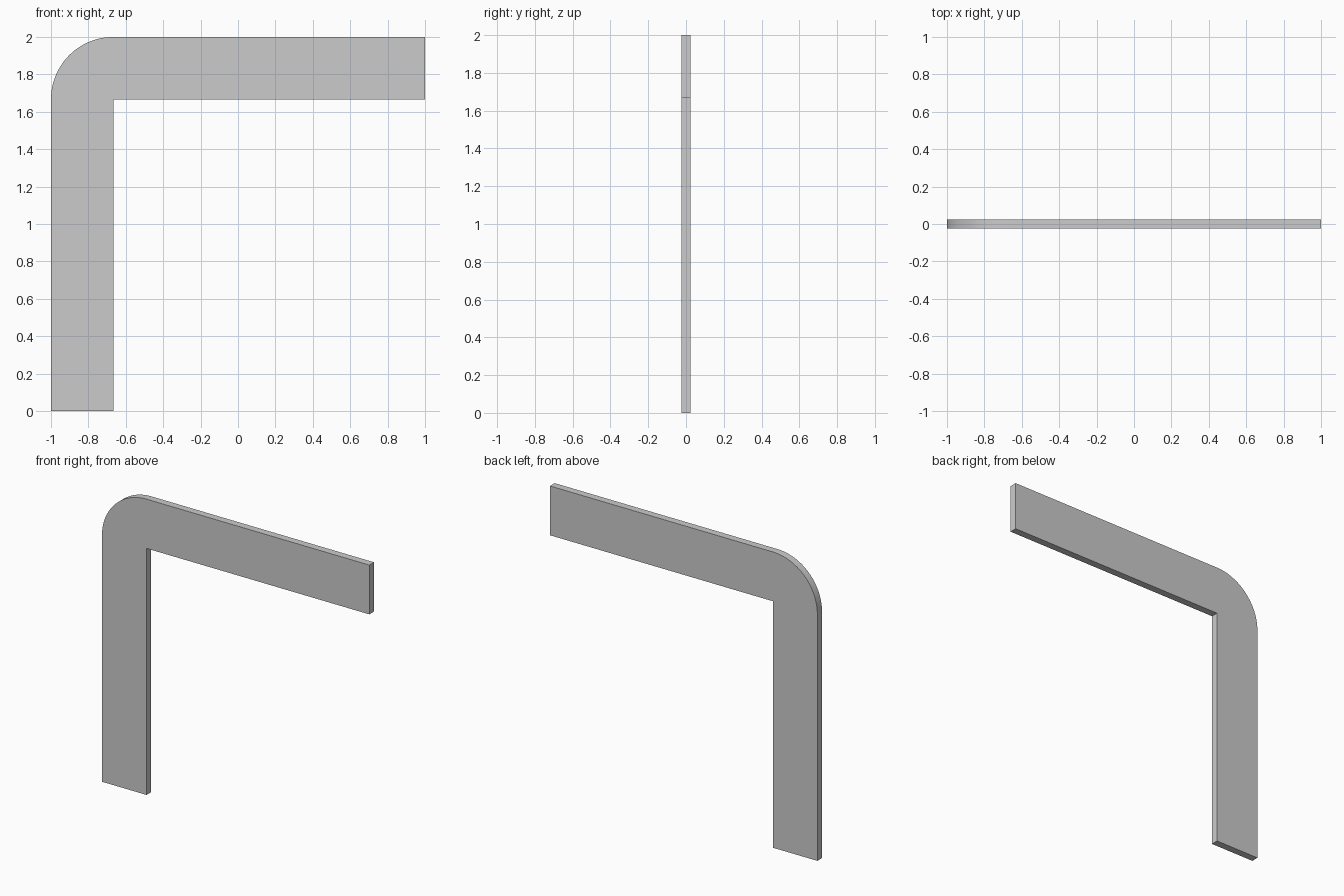
import bpy, bmesh
from math import cos, sin, pi

if "Cube" in bpy.data.objects:
    bpy.data.objects.remove(bpy.data.objects["Cube"])

WIDTH = 1 / 3      # width of both arms, also the outer corner radius
DEPTH = 0.05
STEPS = 32

# L-shaped outline in the XZ plane, with a rounded outer corner
outline = [(-1, 0), (-1 + WIDTH, 0), (-1 + WIDTH, 2 - WIDTH), (1, 2 - WIDTH), (1, 2)]
for i in range(STEPS + 1):
    a = pi / 2 + pi / 2 * i / STEPS
    outline.append((-1 + WIDTH + WIDTH * cos(a), 2 - WIDTH + WIDTH * sin(a)))

# Extrude the outline through the depth
bm = bmesh.new()
face = bm.faces.new([bm.verts.new((x, -DEPTH / 2, z)) for x, z in outline])
ext = bmesh.ops.extrude_face_region(bm, geom=[face], use_keep_orig=True)
verts = [g for g in ext["geom"] if isinstance(g, bmesh.types.BMVert)]
bmesh.ops.translate(bm, verts=verts, vec=(0, DEPTH, 0))
bmesh.ops.recalc_face_normals(bm, faces=bm.faces)

mesh = bpy.data.meshes.new("corner_bracket")
bm.to_mesh(mesh)
bm.free()
bracket = bpy.data.objects.new("corner_bracket", mesh)
bpy.context.collection.objects.link(bracket)

# Smooth the rounded corner, keep the edges sharp
bpy.context.view_layer.objects.active = bracket
bracket.select_set(True)
bpy.ops.object.shade_smooth_by_angle(angle=pi / 6)
